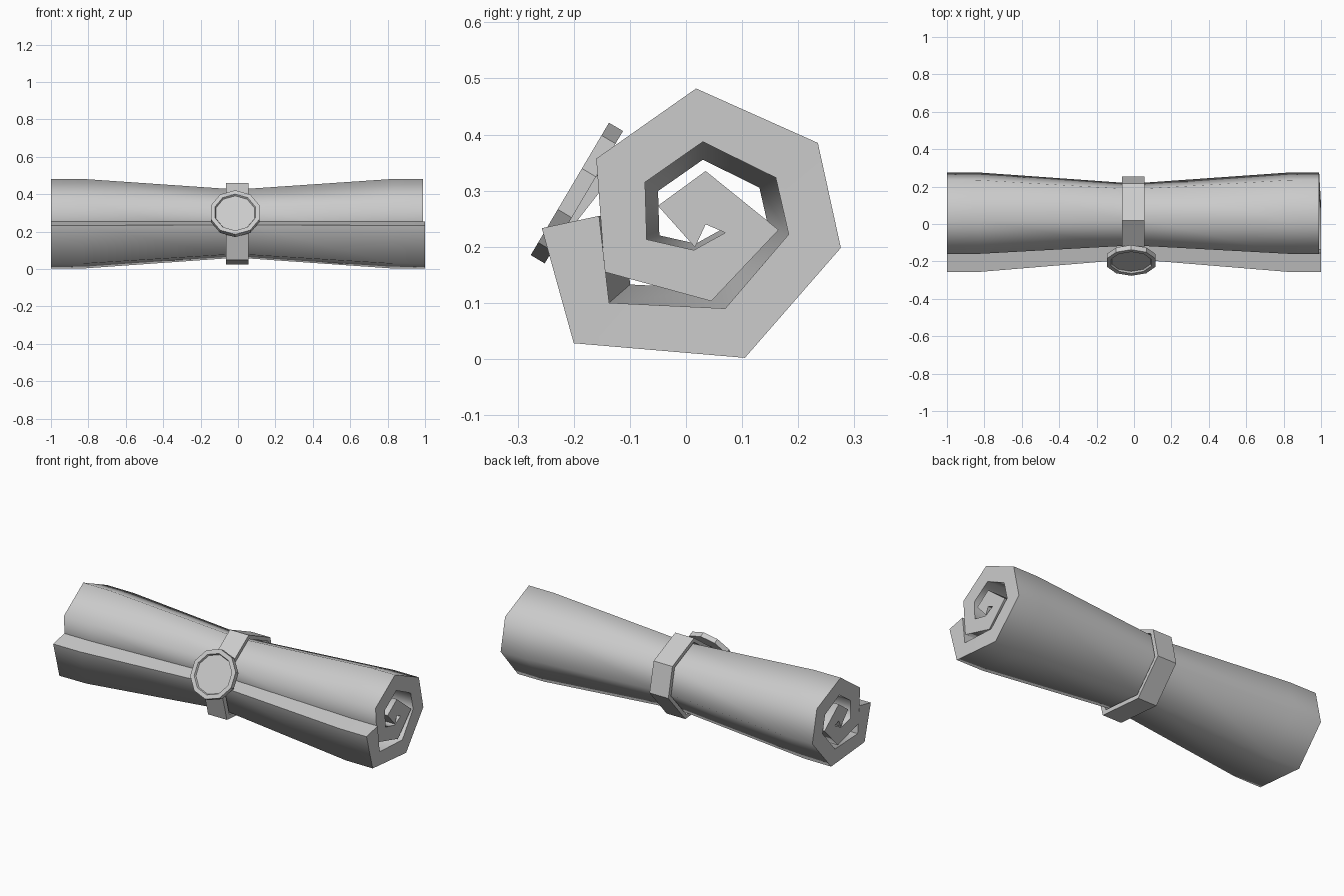
import bpy, bmesh, math
from mathutils import Vector, Matrix

if "Cube" in bpy.data.objects:
    bpy.data.objects.remove(bpy.data.objects["Cube"])

# Cross-section of the rolled sheet (y, z): outer and inner side of the spiral
OUTER = [(-.257, .233), (-.2, .028), (.105, .002), (.276, .198), (.235, .385), (.018, .482),
         (-.16, .357), (-.145, .155), (.045, .103), (.165, .23), (.035, .335), (-.05, .273)]
INNER = [(-.155, .255), (-.137, .10), (.07, .09), (.183, .222), (.16, .323), (.03, .387),
         (-.073, .315), (-.07, .213), (.014, .194), (.07, .225), (.035, .24), (.016, .199)]
CY, CZ = .03, .245


def scaled(p, s):
    return CY + (p[0] - CY) * s, CZ + (p[1] - CZ) * s


def finish(bm, name, angle=None):
    bmesh.ops.recalc_face_normals(bm, faces=bm.faces)
    me = bpy.data.meshes.new(name)
    bm.to_mesh(me)
    bm.free()
    ob = bpy.data.objects.new(name, me)
    bpy.context.collection.objects.link(ob)
    if angle:
        bpy.ops.object.select_all(action='DESELECT')
        ob.select_set(True)
        bpy.context.view_layer.objects.active = ob
        bpy.ops.object.shade_smooth_by_angle(angle=math.radians(angle))
    return ob


def bridge(bm, a, b):
    n = len(a)
    for i in range(n):
        j = (i + 1) % n
        bm.faces.new((a[i], a[j], b[j], b[i]))


# Rolled scroll, pinched in the middle
bm = bmesh.new()
loop = OUTER + INNER[::-1]
n = len(OUTER)
rings = []
for x, s in [(-1, 1), (-.83, .998), (-.06, .775), (.05, .775), (.83, .998), (.99, 1)]:
    ring = []
    for i, p in enumerate(loop):
        k = min(i, 2 * n - 1 - i)
        ring.append(bm.verts.new((1.0 if x == .99 and k < 3 else x, *scaled(p, s))))
    rings.append(ring)
for a, b in zip(rings, rings[1:]):
    bridge(bm, a, b)
for r in (rings[0], rings[-1]):
    for i in range(n - 1):
        bm.faces.new((r[i], r[i + 1], r[2 * n - 2 - i], r[2 * n - 1 - i]))
finish(bm, "scroll", 80)

# Band around the middle
bm = bmesh.new()
loops = []
for x, s in [(-.065, .91), (.055, .91), (.055, .81), (-.065, .81)]:
    loops.append([bm.verts.new((x, *scaled(p, s))) for p in OUTER[:7]])
for i in range(4):
    bridge(bm, loops[i], loops[(i + 1) % 4])
finish(bm, "band")

# Ten-sided seal with a shallow recessed face
bm = bmesh.new()
normal = Vector((0, -.861, .509))
side = Vector((1, 0, 0))
up = normal.cross(side)
centre = Vector((-.015, -.207, .303))
loops = []
for r, d in [(.137, -.029), (.137, 0), (.113, 0), (.108, -.01)]:
    loops.append([bm.verts.new(centre + normal * d
                  + side * r * math.cos(math.tau * (i + .5) / 10)
                  + up * r * math.sin(math.tau * (i + .5) / 10)) for i in range(10)])
for a, b in zip(loops, loops[1:]):
    bridge(bm, a, b)
bm.faces.new(loops[0])
bm.faces.new(loops[-1])
finish(bm, "seal")
